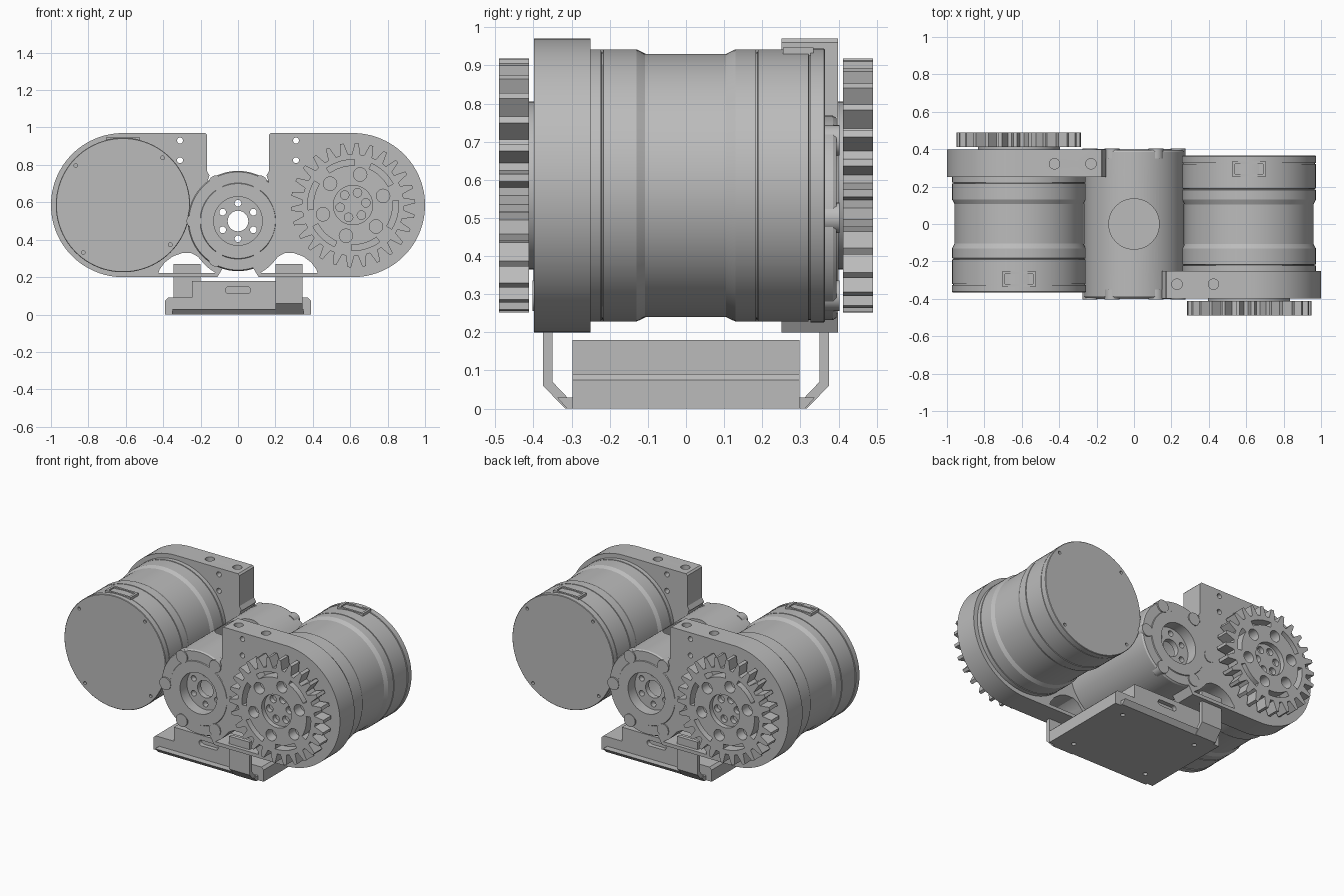
import bpy, bmesh, math
from mathutils import Matrix

cube = bpy.data.objects.get("Cube")
if cube:
    bpy.data.objects.remove(cube, do_unlink=True)

grey = bpy.data.materials.new("machined_grey")
grey.use_nodes = True
COLOR = (0.5, 0.5, 0.5, 1)
grey.diffuse_color = COLOR
grey.node_tree.nodes["Principled BSDF"].inputs["Base Color"].default_value = COLOR

TAU = 2 * math.pi
MX, MZ = 0.615, 0.585      # motor axis
TZ = 0.5                   # central tube axis


def finish(name, bm):
    bmesh.ops.recalc_face_normals(bm, faces=bm.faces)
    mesh = bpy.data.meshes.new(name)
    bm.to_mesh(mesh)
    bm.free()
    mesh.materials.append(grey)
    obj = bpy.data.objects.new(name, mesh)
    bpy.context.collection.objects.link(obj)
    return obj


def arc(cx, cz, r, a0=0, a1=360, n=32):
    """Points on an arc; a full circle leaves out the repeated end."""
    steps = n if a1 - a0 == 360 else n - 1
    angles = [math.radians(a0 + (a1 - a0) * i / steps) for i in range(n)]
    return [(cx + r * math.cos(a), cz + r * math.sin(a)) for a in angles]


def prisms(name, items, axis="y"):
    """One object made of outlines extruded from start to end along an axis."""
    place = {"y": lambda u, v, d: (u, d, v),
             "z": lambda u, v, d: (u, v, d),
             "x": lambda u, v, d: (d, u, v)}[axis]
    bm = bmesh.new()
    for pts, start, end in items:
        face = bm.faces.new([bm.verts.new(place(u, v, start)) for u, v in pts])
        res = bmesh.ops.extrude_face_region(bm, geom=[face])
        move = place(0, 0, end - start)
        bmesh.ops.translate(bm, vec=move, verts=[
            g for g in res["geom"] if isinstance(g, bmesh.types.BMVert)])
        bm.faces.new([v for v in face.verts]) if not face.is_valid else None
    return finish(name, bm)


def rect(u0, u1, v0, v1):
    return [(u0, v0), (u1, v0), (u1, v1), (u0, v1)]


def lathe(name, profile, cx, cz, segs=96):
    """Turn a (radius, y) profile about an axis parallel to y."""
    bm = bmesh.new()
    vs = [bm.verts.new((cx + r, y, cz)) for r, y in profile]
    edges = [bm.edges.new(p) for p in zip(vs, vs[1:])]
    bmesh.ops.spin(bm, geom=vs + edges, cent=(cx, 0, cz), axis=(0, 1, 0),
                   angle=TAU, steps=segs, use_duplicate=False)
    bmesh.ops.remove_doubles(bm, verts=bm.verts, dist=1e-5)
    return finish(name, bm)


def cut(obj, cutter):
    mod = obj.modifiers.new("cut", "BOOLEAN")
    mod.operation, mod.solver, mod.object = "DIFFERENCE", "EXACT", cutter
    graph = bpy.context.evaluated_depsgraph_get()
    mesh = bpy.data.meshes.new_from_object(obj.evaluated_get(graph))
    obj.modifiers.clear()
    obj.data = mesh
    bpy.data.objects.remove(cutter, do_unlink=True)


def ring_of(n, radius, hole, cx, cz, y0, y1, turn=0, segs=20):
    spots = arc(cx, cz, radius, turn, turn + 360, n)
    return [(arc(x, z, hole, n=segs), y0, y1) for x, z in spots]


half = []   # parts repeated by a half turn about the vertical axis

# Motor can with grooves, waist and end cap
motor = lathe("motor_body", [
    (0, -0.26), (0.357, -0.26), (0.357, -0.223), (0.35, -0.222), (0.35, -0.218),
    (0.357, -0.217), (0.357, -0.13), (0.345, -0.108), (0.345, 0.105),
    (0.357, 0.13), (0.357, 0.183), (0.35, 0.184), (0.35, 0.188), (0.357, 0.189),
    (0.357, 0.321), (0.352, 0.322), (0.352, 0.326), (0.359, 0.327),
    (0.359, 0.362), (0.356, 0.365), (0, 0.365)], MX, MZ)
cut(motor, prisms("screw_cutter", ring_of(4, 0.33, 0.01, MX, MZ, 0.35, 0.4, 40, 12)))
half.append(motor)

# Connector frame on top of the motor
frame = prisms("motor_connector", [(rect(MX - 0.09, MX + 0.09, 0.255, 0.335), 0.92, 0.947)], "z")
cut(frame, prisms("socket_cutter", [(rect(MX - 0.075, MX + 0.075, 0.268, 0.322), 0.938, 1)], "z"))
half.append(frame)

# Mounting plate: round outer end, square inner end, arched opening underneath
outline = (arc(MX, MZ, 0.385, -90, 90, 48)
           + [(0.175, 0.97), (0.165, 0.96), (0.165, 0.765)]
           + arc(0.135, 0.765, 0.03, -60, -50, 2)
           + [(0.165, 0.7), (0.165, 0.32), (0.08, 0.25), (0.11, 0.2)])
plate = prisms("mount_plate", [(outline, -0.398, -0.25)])
arch = [(0.12, 0.222), (0.425, 0.222), (0.42, 0.24), (0.39, 0.28), (0.35, 0.31),
        (0.3, 0.328), (0.25, 0.328), (0.215, 0.31), (0.185, 0.275), (0.16, 0.25)]
cut(plate, prisms("arch_cutter", [(arch, -0.5, -0.2)]
                  + [(arc(0.31, z, 0.016, n=20), -0.5, -0.2) for z in (0.93, 0.825)]))
cut(plate, prisms("top_hole_cutter", [
    (arc(x, -0.322, 0.028, n=24), 0.92, 1) for x in (0.23, 0.425)], "z"))
half.append(plate)

# Gear: trapezoid teeth, lightening holes, arc slots and a recessed hub
TEETH = 26
teeth = []
for i in range(TEETH):
    for frac, r in ((-0.34, 0.272), (-0.12, 0.333), (0.12, 0.333), (0.34, 0.272)):
        a = TAU * (i + 0.25 + frac) / TEETH
        teeth.append((MX + r * math.cos(a), MZ + r * math.sin(a)))
gear = prisms("gear", [(teeth, -0.49, -0.412)])
slots = [(arc(MX, MZ, 0.243, a, a + 38, 12) + arc(MX, MZ, 0.212, a, a + 38, 12)[::-1],
          -0.6, -0.425) for a in range(28, 388, 60)]
cut(gear, prisms("gear_cutter", slots + ring_of(6, 0.168, 0.036, MX, MZ, -0.6, -0.425, 17)
                 + [(arc(MX, MZ, 0.105, n=48), -0.6, -0.46)]))
cut(gear, prisms("hub_cutter", ring_of(6, 0.07, 0.023, MX, MZ, -0.6, -0.43, 10)))
half.append(gear)
half.append(prisms("gear_hub", [(arc(MX, MZ, 0.22, n=64), -0.413, -0.39)]))

# Bosses and bolt flange at one end of the tube
half.append(prisms("tube_bosses", ring_of(6, 0.235, 0.04, 0, TZ, -0.403, -0.35, segs=24)))
flange = lathe("tube_flange", [(0.055, -0.33), (0.21, -0.33), (0.21, -0.295),
                               (0.055, -0.295), (0.055, -0.33)], 0, TZ, 64)
cut(flange, prisms("bolt_cutter", ring_of(6, 0.095, 0.018, 0, TZ, -0.5, -0.2, 30)))
half.append(flange)

# Bracket tab that bends up from the base
bend = [(-0.29, 0), (-0.317, 0), (-0.375, 0.06), (-0.375, 0.27), (-0.35, 0.27),
        (-0.35, 0.07), (-0.31, 0.028), (-0.29, 0.028)]
half.append(prisms("bracket_tab", [(bend, 0.2, 0.345)], "x"))
half.append(prisms("tab_screws", [(arc(x, 0.235, 0.016, n=16), -0.352, -0.342)
                                  for x in (0.23, 0.31)]))

# Central tube: hollow, narrow mouths, round opening through top and bottom
tube = lathe("centre_tube", [
    (0.13, -0.4), (0.2, -0.4), (0.203, -0.395), (0.262, -0.395), (0.268, -0.385),
    (0.268, 0.385), (0.262, 0.395), (0.203, 0.395), (0.2, 0.4), (0.13, 0.4),
    (0.13, 0.33), (0.205, 0.33), (0.205, -0.33), (0.13, -0.33), (0.13, -0.4)], 0, TZ)
cut(tube, prisms("opening_cutter", [(arc(0, 0, 0.135, n=48), 0.19, 1)], "z"))

# Base: stepped block between side rails, on a bottom sheet
block = prisms("base_block", [(
    [(-0.39, 0), (-0.35, 0), (-0.35, 0.03), (0.35, 0.03), (0.35, 0), (0.39, 0),
     (0.39, 0.075), (0.375, 0.09), (0.245, 0.09), (0.245, 0.18), (-0.245, 0.18),
     (-0.245, 0.09), (-0.375, 0.09), (-0.39, 0.075)], -0.298, 0.298)])
slot = arc(0, 0.13, 0.018, -90, 90, 8)
slot = [(x + 0.05, z) for x, z in slot] + [(-x - 0.05, 0.26 - z) for x, z in slot]
cut(block, prisms("slot_cutter", [(slot, -0.4, -0.27), (slot, 0.27, 0.4)]))
sheet = prisms("base_sheet", [([(-0.312, 0), (0.312, 0), (0.338, 0.029), (-0.338, 0.029)],
                               -0.35, 0.35)], "x")
cut(sheet, prisms("sheet_hole_cutter", [
    (arc(x, y, 0.014, n=16), -0.1, 0.015) for x in (-0.27, 0.27) for y in (-0.22, 0.22)], "z"))

# Smooth shading with sharp edges, then the half-turn copies
parts = half + [tube, block, sheet]
bpy.ops.object.select_all(action="DESELECT")
for obj in parts:
    obj.select_set(True)
bpy.context.view_layer.objects.active = tube
bpy.ops.object.shade_smooth_by_angle(angle=math.radians(25))

for obj in half:
    twin = obj.copy()
    twin.data = obj.data.copy()
    twin.matrix_world = Matrix.Rotation(math.pi, 4, "Z") @ obj.matrix_world
    bpy.context.collection.objects.link(twin)
    twin.name = "rear_" + obj.name
    obj.name = "front_" + obj.name
